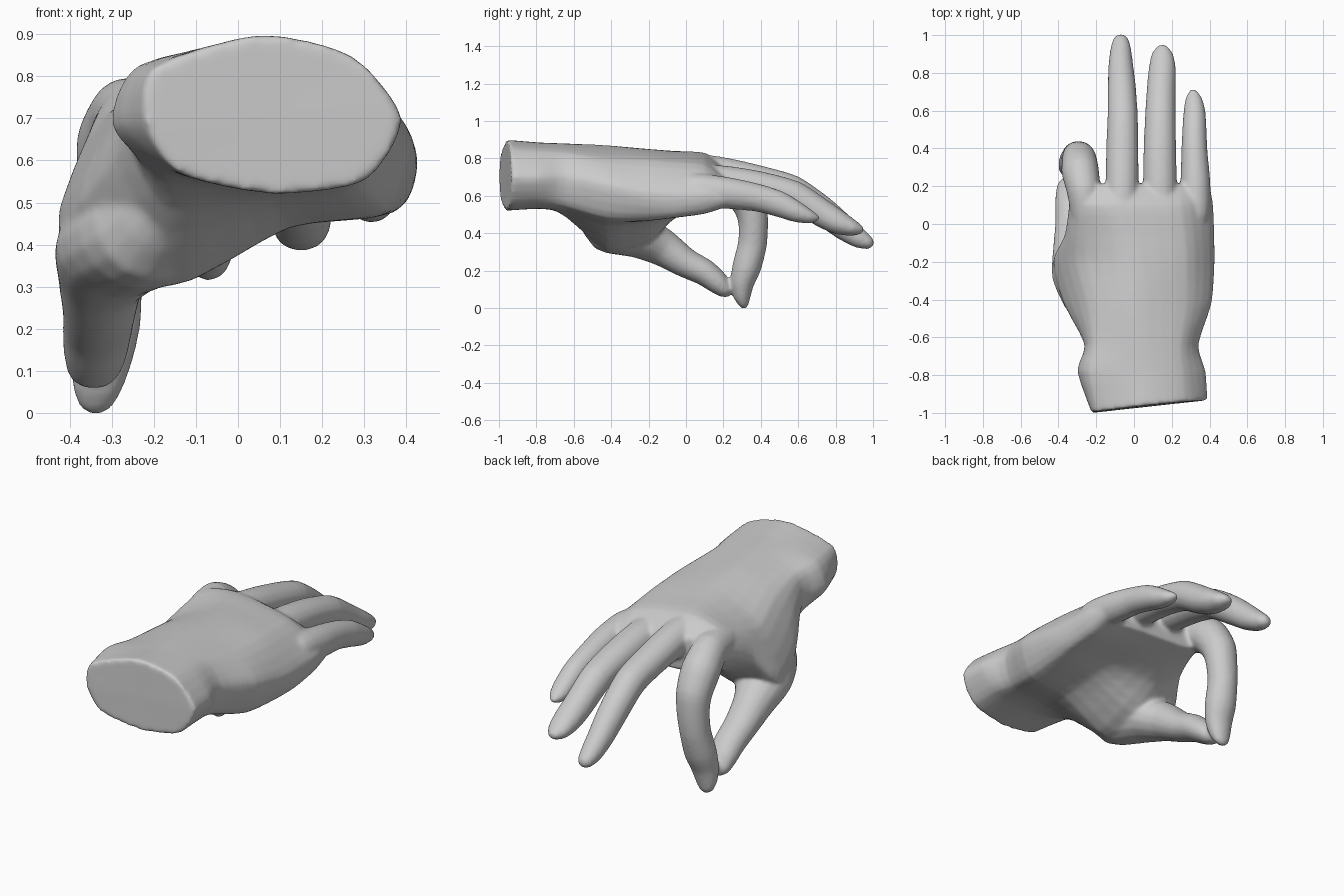
import bpy, bmesh, math
from mathutils import Vector

bm = bmesh.new()


def between(p0, p1, p2, p3, t, pull=.36):
    """Point on a soft spline from p1 to p2."""
    a, b = (p2 - p0) * pull, (p3 - p1) * pull
    return (p1 * (2 * t**3 - 3 * t**2 + 1) + a * (t**3 - 2 * t**2 + t)
            + p2 * (3 * t**2 - 2 * t**3) + b * (t**3 - t**2))


def smooth_ring(r, steps=4):
    n = len(r)
    return [between(r[i - 1], r[i], r[(i + 1) % n], r[(i + 2) % n], k / steps)
            for i in range(n) for k in range(steps)]


def smooth_rows(rows, steps=3):
    """Extra rings between the given ones."""
    last = len(rows) - 1
    out = []
    for i in range(last):
        four = [rows[max(i - 1, 0)], rows[i], rows[i + 1], rows[min(i + 2, last)]]
        out += [[between(*p, k / steps) for p in zip(*four)] for k in range(steps)]
    return out + [rows[-1]]


def loft(rings):
    """Closed skin through rings with equal point counts."""
    loops = [[bm.verts.new(p) for p in r] for r in rings]
    n = len(loops[0])
    for a, b in zip(loops, loops[1:]):
        for i in range(n):
            bm.faces.new((a[i], a[(i + 1) % n], b[(i + 1) % n], b[i]))
    for cap in (loops[0], loops[-1]):
        mid = bm.verts.new(sum((v.co for v in cap), Vector()) / n)
        for i in range(n):
            bm.faces.new((cap[i], cap[(i + 1) % n], mid))


def finger(path, sides=16):
    """Tapered tube; each path point is x, y, z, half width, half thickness."""
    pts = [Vector(p[:3]) for p in path]
    rings = []
    for i, p in enumerate(path):
        t = (pts[min(i + 1, len(pts) - 1)] - pts[max(i - 1, 0)]).normalized()
        side = Vector((1, 0, 0))
        side = (side - t * side.dot(t)).normalized()
        up = side.cross(t)
        rings.append([pts[i] + side * p[3] * math.cos(a) + up * p[4] * math.sin(a)
                      for a in (2 * math.pi * k / sides for k in range(sides))])
    loft(smooth_rows(rings))


# Wrist and palm: y, then x/z outline from the thumb side over the back of the hand
sections = [
    (-.78, [(-.30, .68), (-.24, .825), (.05, .885), (.26, .84), (.38, .70), (.30, .56), (.08, .53), (-.17, .57)]),
    (-.64, [(-.26, .66), (-.22, .81), (.03, .88), (.25, .83), (.34, .70), (.29, .54), (.08, .51), (-.17, .49)]),
    (-.42, [(-.375, .50), (-.25, .77), (0, .87), (.28, .80), (.41, .66), (.35, .48), (.12, .44), (-.17, .30)]),
    (-.20, [(-.43, .43), (-.31, .71), (-.03, .85), (.28, .79), (.425, .62), (.37, .475), (.12, .46), (-.16, .35)]),
    (-.06, [(-.365, .58), (-.31, .74), (-.05, .84), (.27, .78), (.42, .62), (.38, .485), (.10, .50), (-.20, .48)]),
    (.10, [(-.345, .67), (-.28, .79), (-.08, .83), (.25, .765), (.415, .62), (.37, .505), (.10, .53), (-.22, .55)]),
    (.21, [(-.34, .66), (-.26, .74), (-.08, .76), (.24, .69), (.395, .61), (.36, .54), (.10, .56), (-.22, .58)]),
]
wrist = [(-.22, .69), (-.20, .82), (.05, .90), (.27, .85), (.39, .70), (.30, .55), (.08, .52), (-.14, .57)]
rings = [[Vector((x, -1 + .11 * (x + .22) + .04 * max(z - .7, 0), z)) for x, z in wrist]]
rings += [[Vector((x, y, z)) for x, z in sec] for y, sec in sections]
loft(smooth_rows([smooth_ring(r) for r in rings]))

# Middle finger
finger([(-.06, -.10, .75, .05, .05), (-.065, .05, .745, .085, .08), (-.063, .22, .715, .088, .087),
        (-.062, .40, .68, .086, .08), (-.06, .57, .63, .081, .08), (-.065, .73, .52, .075, .077),
        (-.07, .85, .425, .065, .067), (-.07, .93, .37, .055, .053), (-.07, .985, .345, .038, .033),
        (-.07, 1.005, .342, .012, .012)])
# Ring finger
finger([(.14, -.10, .71, .05, .05), (.14, .05, .69, .085, .08), (.137, .22, .675, .09, .085),
        (.137, .40, .65, .087, .08), (.14, .58, .60, .082, .08), (.145, .73, .505, .077, .075),
        (.15, .82, .455, .073, .065), (.15, .90, .425, .058, .042), (.15, .948, .415, .022, .017)])
# Little finger
finger([(.30, -.12, .64, .04, .05), (.32, .05, .64, .08, .08), (.325, .22, .615, .08, .085),
        (.32, .38, .59, .07, .075), (.32, .50, .555, .065, .07), (.32, .60, .51, .058, .055),
        (.315, .67, .485, .043, .035), (.31, .713, .48, .015, .012)])
# Index finger curling down to meet the thumb
finger([(-.22, -.12, .70, .04, .05), (-.245, .02, .705, .08, .08), (-.265, .17, .70, .09, .098),
        (-.285, .28, .64, .10, .10), (-.29, .345, .54, .092, .09), (-.295, .36, .45, .085, .08),
        (-.305, .355, .34, .08, .078), (-.315, .325, .22, .085, .078), (-.325, .30, .13, .075, .064),
        (-.335, .30, .06, .06, .047), (-.34, .31, .015, .04, .026), (-.34, .314, -.003, .014, .01)])
# Thumb with its fleshy base
finger([(-.12, -.60, .57, .04, .04), (-.22, -.42, .44, .135, .14), (-.295, -.25, .385, .145, .12),
        (-.325, -.12, .32, .105, .10), (-.33, 0, .24, .088, .08), (-.335, .10, .19, .083, .072),
        (-.34, .17, .135, .075, .062), (-.345, .215, .09, .058, .042), (-.345, .237, .07, .025, .017)])

# Fuse everything into one smooth skin
bmesh.ops.recalc_face_normals(bm, faces=bm.faces)
mesh = bpy.data.meshes.new("hand")
bm.to_mesh(mesh)
bm.free()
hand = bpy.data.objects.new("hand", mesh)
bpy.context.collection.objects.link(hand)
remesh = hand.modifiers.new("fuse", "REMESH")
remesh.mode = "VOXEL"
remesh.voxel_size = .009
remesh.use_smooth_shade = True
soften = hand.modifiers.new("soften", "SMOOTH")
soften.factor = .5
soften.iterations = 16
